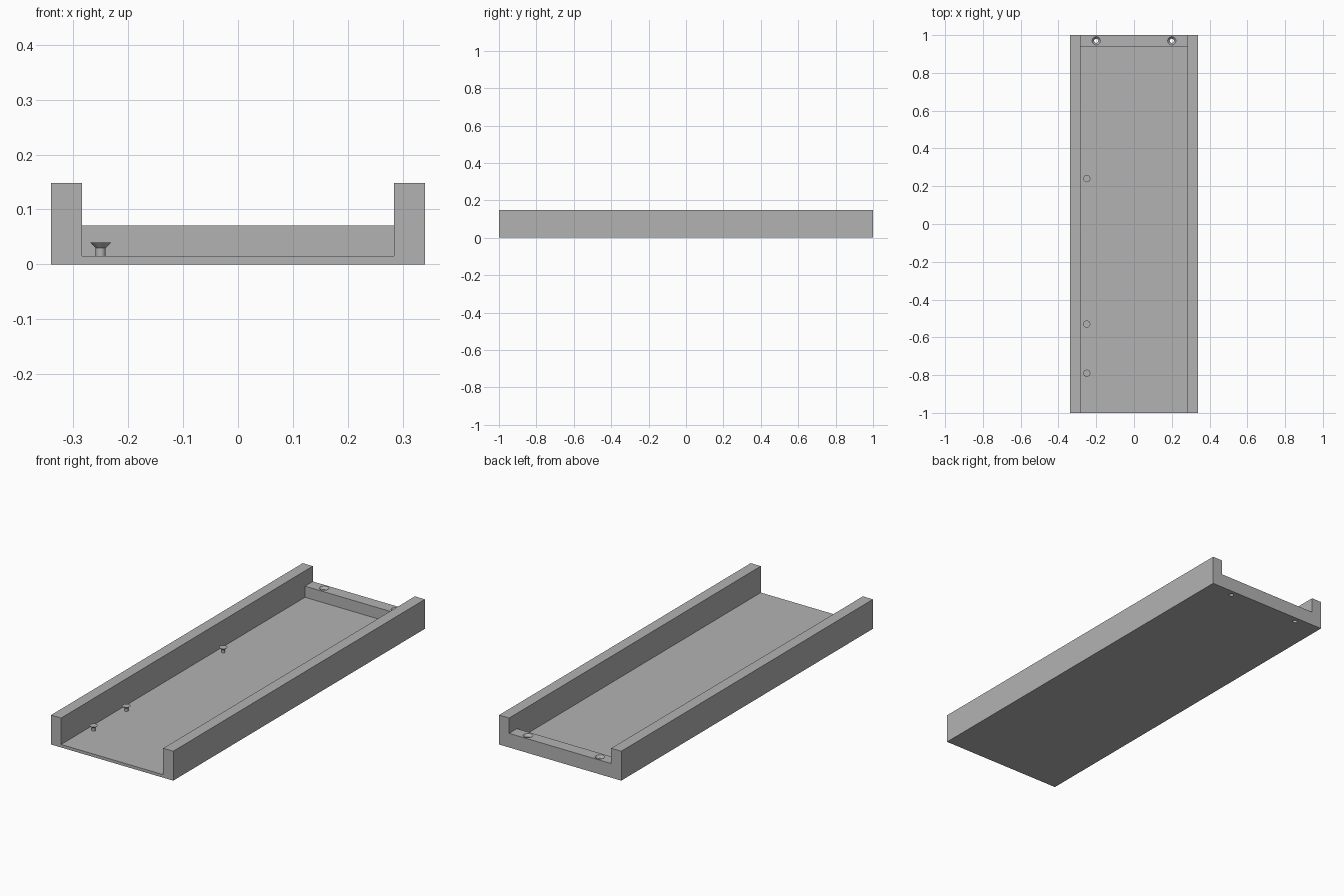
import bpy
import bmesh
from math import cos, sin, pi

old = bpy.data.objects.get("Cube")
if old:
    bpy.data.objects.remove(old, do_unlink=True)

GREY = (0.45, 0.45, 0.45, 1)
grey = bpy.data.materials.new("plain grey")
grey.use_nodes = True
grey.diffuse_color = GREY
grey.node_tree.nodes["Principled BSDF"].inputs["Base Color"].default_value = GREY

HALF_WIDTH, INNER = 0.34, 0.284
HEIGHT, FLOOR, LEDGE = 0.148, 0.015, 0.071
LEDGE_Y = 0.938


def finish(name, bm):
    """Turn a bmesh into a grey object."""
    bmesh.ops.recalc_face_normals(bm, faces=bm.faces)
    mesh = bpy.data.meshes.new(name)
    bm.to_mesh(mesh)
    bm.free()
    mesh.materials.append(grey)
    obj = bpy.data.objects.new(name, mesh)
    bpy.context.collection.objects.link(obj)
    return obj


def loft(name, rings):
    """Closed solid through matching rings of points."""
    bm = bmesh.new()
    loops = [[bm.verts.new(p) for p in ring] for ring in rings]
    n = len(loops[0])
    for a, b in zip(loops, loops[1:]):
        for i in range(n):
            j = (i + 1) % n
            bm.faces.new((a[i], a[j], b[j], b[i]))
    bm.faces.new(loops[0])
    bm.faces.new(loops[-1])
    return finish(name, bm)


def extrude_x(name, profile, half):
    """Side profile of (y, z) points extruded across the width."""
    return loft(name, [[(x, y, z) for y, z in profile] for x in (-half, half)])


def lathe(name, x, y, profile, sides=32):
    """Round solid from (radius, z) points."""
    angles = [2 * pi * i / sides for i in range(sides)]
    return loft(name, [[(x + r * cos(a), y + r * sin(a), z) for a in angles]
                       for r, z in profile])


def smooth(obj):
    bpy.ops.object.select_all(action="DESELECT")
    obj.select_set(True)
    bpy.context.view_layer.objects.active = obj
    bpy.ops.object.shade_smooth_by_angle(angle=pi / 6)


# Tray block, with side walls and back ledge left by the cutters
tray = extrude_x("tray", [(-1, 0), (1, 0), (1, HEIGHT), (-1, HEIGHT)], HALF_WIDTH)
cutters = [extrude_x("channel_cutter",
                     [(-1.1, FLOOR), (LEDGE_Y, FLOOR), (LEDGE_Y, LEDGE),
                      (1.1, LEDGE), (1.1, 0.3), (-1.1, 0.3)], INNER)]

# Countersunk screw holes through the ledge
for x in (-0.2, 0.2):
    cutters.append(lathe("screw_hole_cutter", x, 0.97,
                         [(0.011, -0.05), (0.011, LEDGE - 0.012),
                          (0.022, LEDGE), (0.022, 0.1)]))

bpy.context.view_layer.objects.active = tray
for cutter in cutters:
    cutter.hide_render = True
    mod = tray.modifiers.new("cut", "BOOLEAN")
    mod.operation = "DIFFERENCE"
    mod.solver = "EXACT"
    mod.object = cutter
    bpy.ops.object.modifier_apply(modifier=mod.name)
for cutter in cutters:
    bpy.data.objects.remove(cutter, do_unlink=True)
smooth(tray)

# Flared pegs along the right wall
for y in (-0.79, -0.53, 0.24):
    peg = lathe("flared_peg", -0.25, y,
                [(0.009, FLOOR - 0.005), (0.009, 0.03), (0.019, 0.04)])
    smooth(peg)
